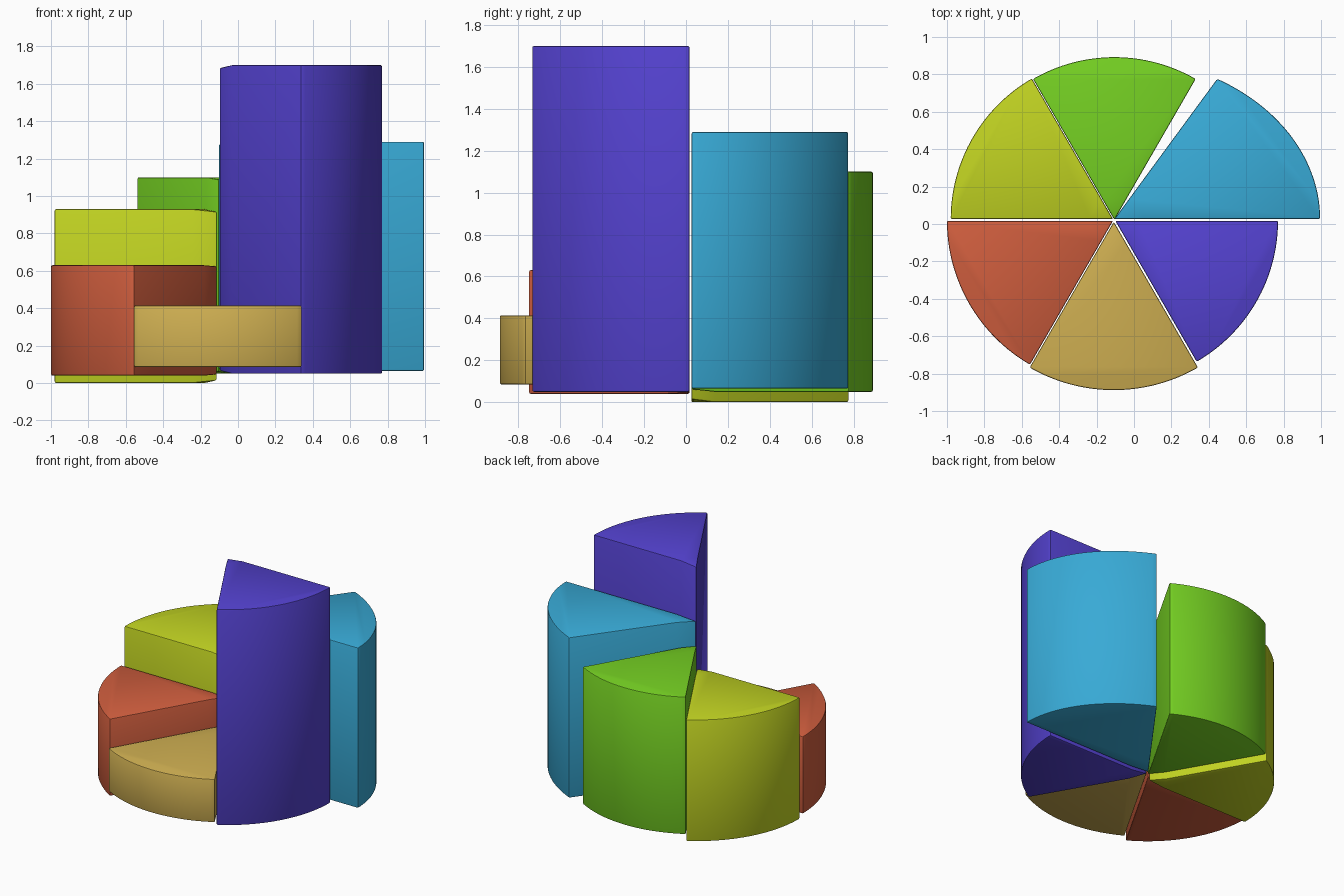
import bpy, bmesh, math

if "Cube" in bpy.data.objects:
    bpy.data.objects.remove(bpy.data.objects["Cube"])

BEVEL = 0.008
ARC = 32


def linear(c):
    c /= 255
    return c / 12.92 if c <= 0.04045 else ((c + 0.055) / 1.055) ** 2.4


def material(name, rgb):
    m = bpy.data.materials.new(name)
    m.diffuse_color = [linear(c) for c in rgb] + [1]
    m.use_nodes = True
    m.node_tree.nodes["Principled BSDF"].inputs["Base Color"].default_value = m.diffuse_color
    return m


def wedge(name, mat, tip, start, rx, ry, z0, z1, dip):
    """A 60 degree pie slice whose caps dip slightly at the tip."""
    def at(t, k=1.0):
        return (tip[0] + k * rx * math.cos(t), tip[1] + k * ry * math.sin(t))

    a0 = math.radians(start)
    a1 = a0 + math.radians(60)
    outline = [tip, at(a0, 0.15)]
    outline += [at(a0 + (a1 - a0) * i / ARC) for i in range(ARC + 1)]
    outline.append(at(a1, 0.15))

    bm = bmesh.new()
    rings = []
    for z, d in ((z0, dip), (z1, -dip)):
        rings.append([bm.verts.new((x, y, z + (d if i == 0 else 0)))
                      for i, (x, y) in enumerate(outline)])
    low, high = rings
    n = len(outline)
    for i in range(n):
        j = (i + 1) % n
        bm.faces.new((low[i], low[j], high[j], high[i]))
    for ring in rings:
        bm.faces.new((ring[0], ring[1], ring[-1]))
        bm.faces.new(ring[1:])
    bmesh.ops.recalc_face_normals(bm, faces=bm.faces[:])

    # rounded rims and corners
    sharp = [e for e in bm.edges if e.calc_face_angle(0) > 0.6]
    bmesh.ops.bevel(bm, geom=sharp, offset=BEVEL, offset_type='OFFSET',
                    segments=2, profile=0.5, affect='EDGES', clamp_overlap=True)

    mesh = bpy.data.meshes.new(name)
    bm.to_mesh(mesh)
    bm.free()
    mesh.materials.append(mat)
    ob = bpy.data.objects.new(name, mesh)
    bpy.context.collection.objects.link(ob)
    bpy.ops.object.select_all(action='DESELECT')
    ob.select_set(True)
    bpy.context.view_layer.objects.active = ob
    bpy.ops.object.shade_smooth_by_angle(angle=math.radians(25))


# name, colour, tip, start angle, x radius, y radius, bottom, top, tip dip
slices = [
    ("blue", (56, 170, 214), (-0.105, 0.027), 0, 1.10, 0.865, 0.065, 1.29, 0.012),
    ("green", (118, 210, 35), (-0.105, 0.022), 60, 0.87, 0.87, 0.05, 1.10, 0.012),
    ("yellow", (194, 212, 34), (-0.112, 0.026), 120, 0.868, 0.868, 0.0, 0.93, 0.014),
    ("red", (208, 94, 62), (-0.112, 0.017), 180, 0.888, 0.888, 0.04, 0.63, 0.006),
    ("tan", (208, 176, 82), (-0.108, 0.012), 240, 0.90, 0.90, 0.085, 0.415, 0.0),
    ("purple", (84, 66, 208), (-0.10, 0.017), 300, 0.87, 0.87, 0.05, 1.70, 0.016),
]
for name, rgb, *shape in slices:
    wedge(name + "_slice", material(name, rgb), *shape)
